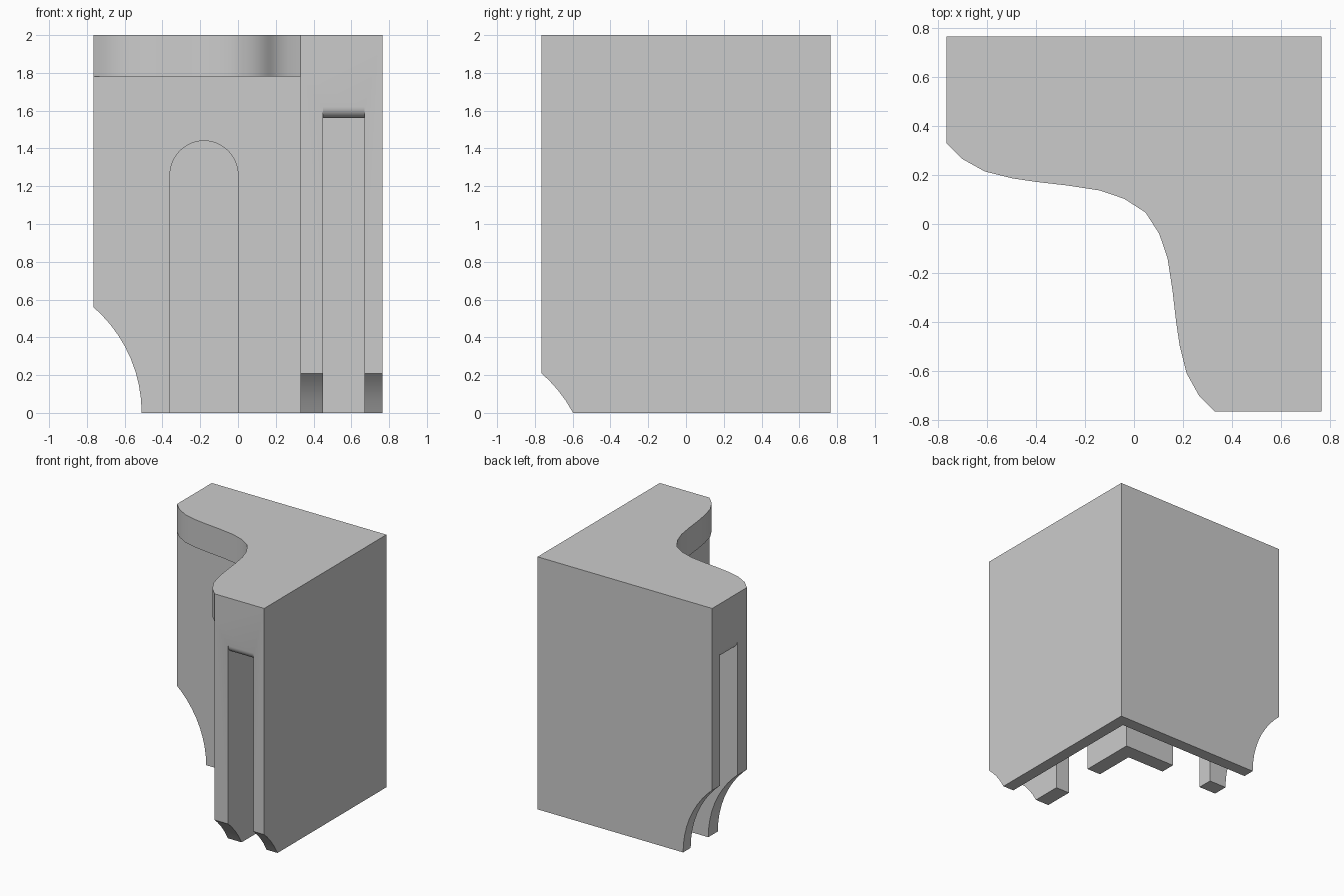
import bpy, bmesh, math

cube = bpy.data.objects.get("Cube")
if cube:
    bpy.data.objects.remove(cube, do_unlink=True)

grey = bpy.data.materials.new("plain_grey")
grey.use_nodes = True
tone = (0.6, 0.6, 0.6, 1)
grey.diffuse_color = tone
grey.node_tree.nodes["Principled BSDF"].inputs["Base Color"].default_value = tone

E = 0.765                 # half width of the footprint
FRONT, IN, OUT = 0.33, 0.45, 0.67   # inner wall face, channel sides
CEIL = 1.56


def prism(name, pts, axis, lo, hi):
    """Extrude a 2D outline along x, y or z."""
    place = {"x": lambda a, b, d: (d, a, b),
             "y": lambda a, b, d: (a, d, b),
             "z": lambda a, b, d: (a, b, d)}[axis]
    bm = bmesh.new()
    base = bm.faces.new([bm.verts.new(place(a, b, lo)) for a, b in pts])
    top = bmesh.ops.extrude_face_region(bm, geom=[base])["geom"]
    verts = [v for v in top if isinstance(v, bmesh.types.BMVert)]
    bmesh.ops.translate(bm, verts=verts, vec=place(0, 0, hi - lo))
    bmesh.ops.recalc_face_normals(bm, faces=bm.faces)
    mesh = bpy.data.meshes.new(name)
    bm.to_mesh(mesh)
    bm.free()
    ob = bpy.data.objects.new(name, mesh)
    bpy.context.collection.objects.link(ob)
    mesh.materials.append(grey)
    return ob


def combine(target, tool, operation):
    """Apply a boolean and drop the tool."""
    tool.hide_render = True
    mod = target.modifiers.new("cut", "BOOLEAN")
    mod.operation, mod.solver, mod.object = operation, "EXACT", tool
    bpy.context.view_layer.objects.active = target
    bpy.ops.object.modifier_apply(modifier=mod.name)
    bpy.data.objects.remove(tool, do_unlink=True)


def arc(cx, cz, r, start, end, n):
    angles = [math.radians(start + (end - start) * i / n) for i in range(n + 1)]
    return [(cx + r * math.cos(a), cz + r * math.sin(a)) for a in angles]


def ell(inner, outer, end):
    """L-shaped plan between two offsets, running out to the free ends."""
    return [(end, outer), (end, inner), (inner, inner),
            (inner, end), (outer, end), (outer, outer)]


# Two walls meeting in a corner
body = prism("corner_walls", ell(FRONT, E, -E), "z", 0, 1.78)

# Overhanging slab with an S-shaped edge, mirrored across the diagonal
half = [(-E, FRONT), (-.7, .265), (-.61, .215), (-.5, .187), (-.4, .172),
        (-.27, .157), (-.14, .137), (-.04, .103)]
edge = half + [(.047, .047)] + [(b, a) for a, b in reversed(half)]
slab = prism("canopy", edge + [(E, -E), (E, E), (-E, E)], "z", 1.78, 2)
combine(body, slab, "UNION")

# Hollow channel, open at the bottom and at both ends
combine(body, prism("channel", ell(IN, OUT, -1), "z", -.2, CEIL), "DIFFERENCE")

# Each wing: rounded slot head, arched opening, curved cut at the foot
R = 0.06
head = arc(-E + R, CEIL + R, R, 180, 270, 8) + [(-E + R, 1.4), (-1, 1.4), (-1, CEIL + R)]
arch = [(-.36, -.2)] + arc(-.18, 1.26, .18, 180, 0, 24) + [(0, -.2)]
for axis, drop in (("y", 0), ("x", .35)):
    foot = arc(-1.252, -drop, .742, 0, 360, 64)
    combine(body, prism("slot_head", head, axis, IN, OUT), "DIFFERENCE")
    combine(body, prism("arch", arch, axis, FRONT - .1, .55), "DIFFERENCE")
    combine(body, prism("foot_cut", foot, axis, .2, 1), "DIFFERENCE")

# Merge coplanar faces, then smooth the curved surfaces
bm = bmesh.new()
bm.from_mesh(body.data)
bmesh.ops.remove_doubles(bm, verts=bm.verts, dist=0.0005)
bmesh.ops.dissolve_limit(bm, angle_limit=0.01, verts=bm.verts, edges=bm.edges)
bm.to_mesh(body.data)
bm.free()
for ob in bpy.context.selected_objects:
    ob.select_set(False)
body.select_set(True)
bpy.context.view_layer.objects.active = body
bpy.ops.object.shade_smooth_by_angle(angle=math.radians(30))
